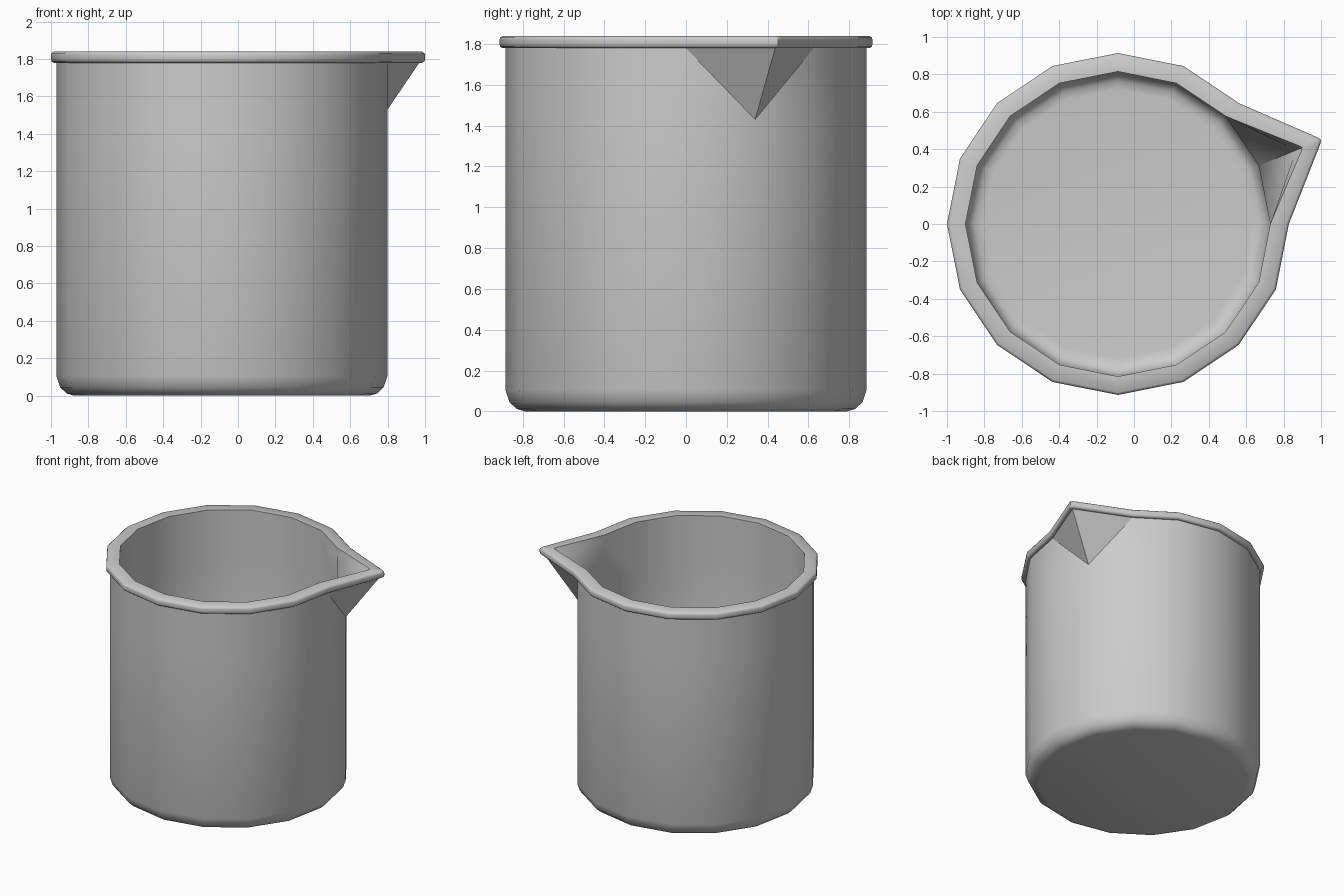
import bpy, bmesh, math

if "Cube" in bpy.data.objects:
    bpy.data.objects.remove(bpy.data.objects["Cube"])

SIDES = 16
CX = -0.086
STEP = 2 * math.pi / SIDES

# Wall profile, outside bottom to inside bottom: radius, height, spout radius, spout tip half-width
profile = [
    # rounded foot and outer wall
    (0.79, 0.0, 0.79, 0), (0.83, 0.012, 0.83, 0), (0.865, 0.045, 0.865, 0),
    (0.885, 0.105, 0.885, 0), (0.885, 1.43, 0.885, 0), (0.885, 1.78, 1.142, 0),
    # rolled rim
    (0.900, 1.78, 1.158, 0.015), (0.911, 1.788, 1.172, 0.02), (0.914, 1.80, 1.176, 0.022),
    (0.914, 1.82, 1.176, 0.022), (0.911, 1.831, 1.172, 0.02), (0.900, 1.839, 1.158, 0.018),
    (0.815, 1.839, 1.067, 0.012),
    # inner wall and rounded floor edge
    (0.815, 1.78, 1.03, 0), (0.815, 1.43, 0.815, 0), (0.815, 0.15, 0.815, 0),
    (0.795, 0.10, 0.795, 0), (0.765, 0.075, 0.765, 0), (0.72, 0.07, 0.72, 0),
]


def ring(bm, r, z, spout, half):
    verts = []
    for k in range(SIDES):
        a = k * STEP
        if k != 1:
            verts.append(bm.verts.new((CX + r * math.cos(a), r * math.sin(a), z)))
            continue
        # the pulled corner is split in three to round the tip of the spout
        for t in (-half, 0, half):
            d = spout - abs(t) * 0.7
            verts.append(bm.verts.new((CX + d * math.cos(a) - t * math.sin(a),
                                       d * math.sin(a) + t * math.cos(a), z)))
    return verts


# Beaker: lathed wall with one corner drawn out into a spout
bm = bmesh.new()
rings = [ring(bm, *p) for p in profile]
n = len(rings[0])
for low, high in zip(rings, rings[1:]):
    for i in range(n):
        j = (i + 1) % n
        bm.faces.new((low[i], low[j], high[j], high[i]))
bm.faces.new(rings[0][::-1])
bm.faces.new(rings[-1])
bmesh.ops.remove_doubles(bm, verts=bm.verts, dist=0.0005)
quads = [f for f in bm.faces if len(f.verts) == 4]
bmesh.ops.triangulate(bm, faces=quads, quad_method='SHORT_EDGE')
bmesh.ops.recalc_face_normals(bm, faces=bm.faces)

mesh = bpy.data.meshes.new("beaker")
bm.to_mesh(mesh)
bm.free()
beaker = bpy.data.objects.new("beaker", mesh)
bpy.context.collection.objects.link(beaker)
bpy.context.view_layer.objects.active = beaker
beaker.select_set(True)
bpy.ops.object.shade_smooth_by_angle(angle=math.radians(40))
